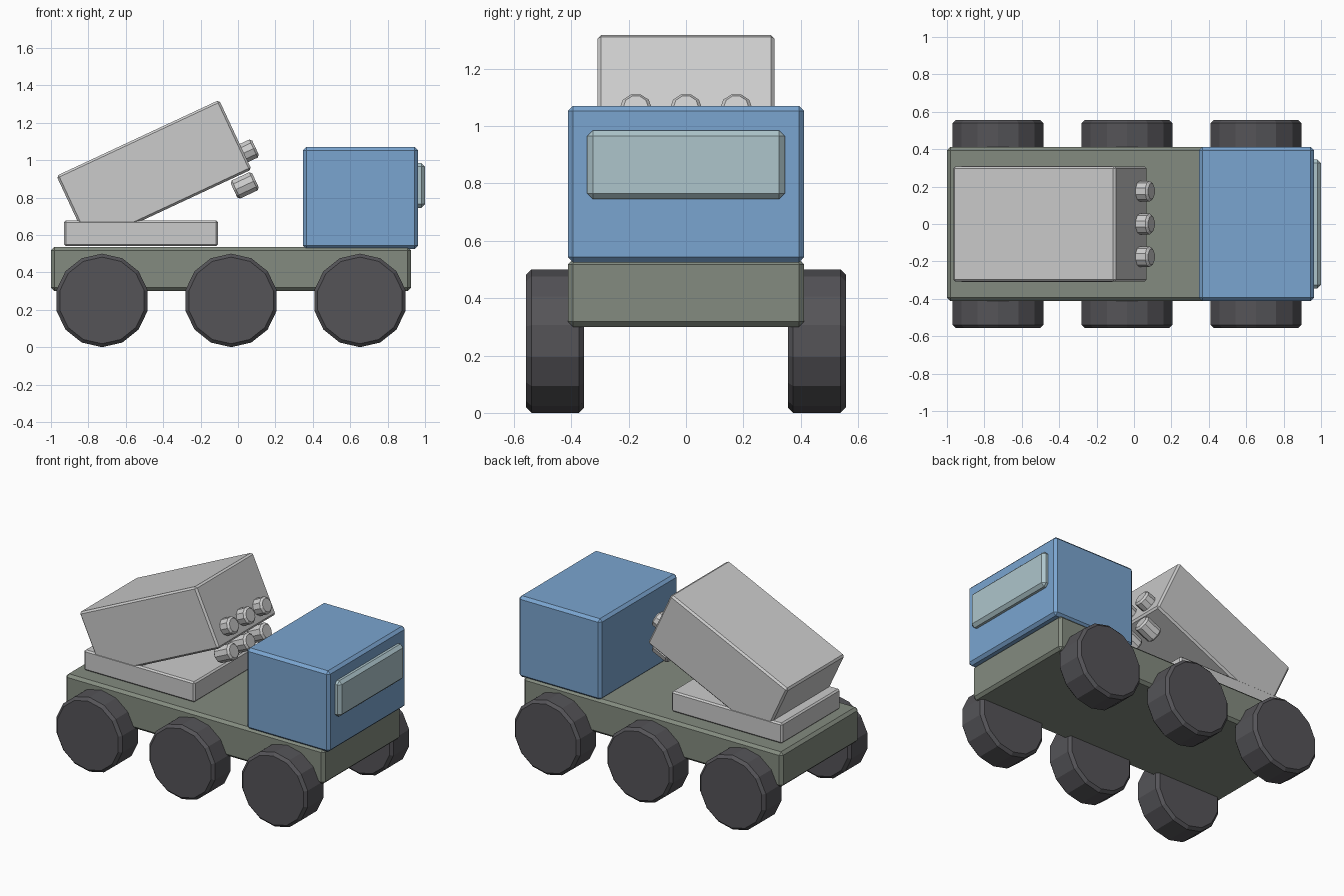
import bpy, math

if "Cube" in bpy.data.objects:
    bpy.data.objects.remove(bpy.data.objects["Cube"])


def material(name, rgb):
    m = bpy.data.materials.new(name)
    m.diffuse_color = (*rgb, 1)
    m.use_nodes = True
    m.node_tree.nodes["Principled BSDF"].inputs["Base Color"].default_value = m.diffuse_color
    return m


def finish(ob, name, bevel, mat):
    ob.name = name
    mod = ob.modifiers.new("edge", 'BEVEL')
    mod.width = bevel
    mod.segments = 1
    mod.limit_method = 'ANGLE'
    mod.angle_limit = math.radians(40)
    if mat:
        ob.data.materials.append(mat)
    return ob


def box(name, x, y, z, bevel, mat=None):
    """Bevelled box from (min, max) ranges."""
    bpy.ops.mesh.primitive_cube_add(size=1, location=[sum(r) / 2 for r in (x, y, z)])
    ob = bpy.context.object
    ob.scale = [r[1] - r[0] for r in (x, y, z)]
    bpy.ops.object.transform_apply(location=False, rotation=False, scale=True)
    return finish(ob, name, bevel, mat)


def drum(name, sides, radius, depth, loc, rot, bevel, mat=None):
    bpy.ops.mesh.primitive_cylinder_add(vertices=sides, radius=radius, depth=depth,
                                        location=loc, rotation=rot)
    return finish(bpy.context.object, name, bevel, mat)


blue = material("cab_blue", (0.195, 0.376, 0.63))
glass = material("glass", (0.42, 0.56, 0.60))
olive = material("olive", (0.23, 0.26, 0.215))
rubber = material("rubber", (0.09, 0.088, 0.097))
tilt = math.radians(25)

# Chassis, cab and windscreen
box("chassis", (-1, 0.925), (-0.412, 0.412), (0.30, 0.535), 0.018, olive)
box("cab", (0.347, 0.963), (-0.412, 0.412), (0.525, 1.07), 0.018, blue)
box("windscreen", (0.93, 1.0), (-0.345, 0.345), (0.745, 0.985), 0.02, glass)

# Launcher: turntable plate and tilted pod
box("launcher_base", (-0.93, -0.107), (-0.31, 0.31), (0.54, 0.677), 0.01)
pod = box("launcher_pod", (-0.929, 0.031), (-0.308, 0.308), (0.728, 1.138), 0.012)
pod.rotation_euler.y = -tilt

# Launch tubes: two rows of three
for z in (0.865, 1.04):
    for y in (-0.175, 0, 0.175):
        drum("launch_tube", 10, 0.056, 0.127, (0.036, y, z),
             (0, math.pi / 2 - tilt, 0), 0.012)

# Wheels: three axles, faceted, bevelled on the rims only
for x in (-0.727, -0.037, 0.652):
    for side in (-1, 1):
        drum("wheel", 14, 0.25, 0.202, (x, side * 0.456, 0.25),
             (math.pi / 2, 0, 0), 0.018, rubber)
